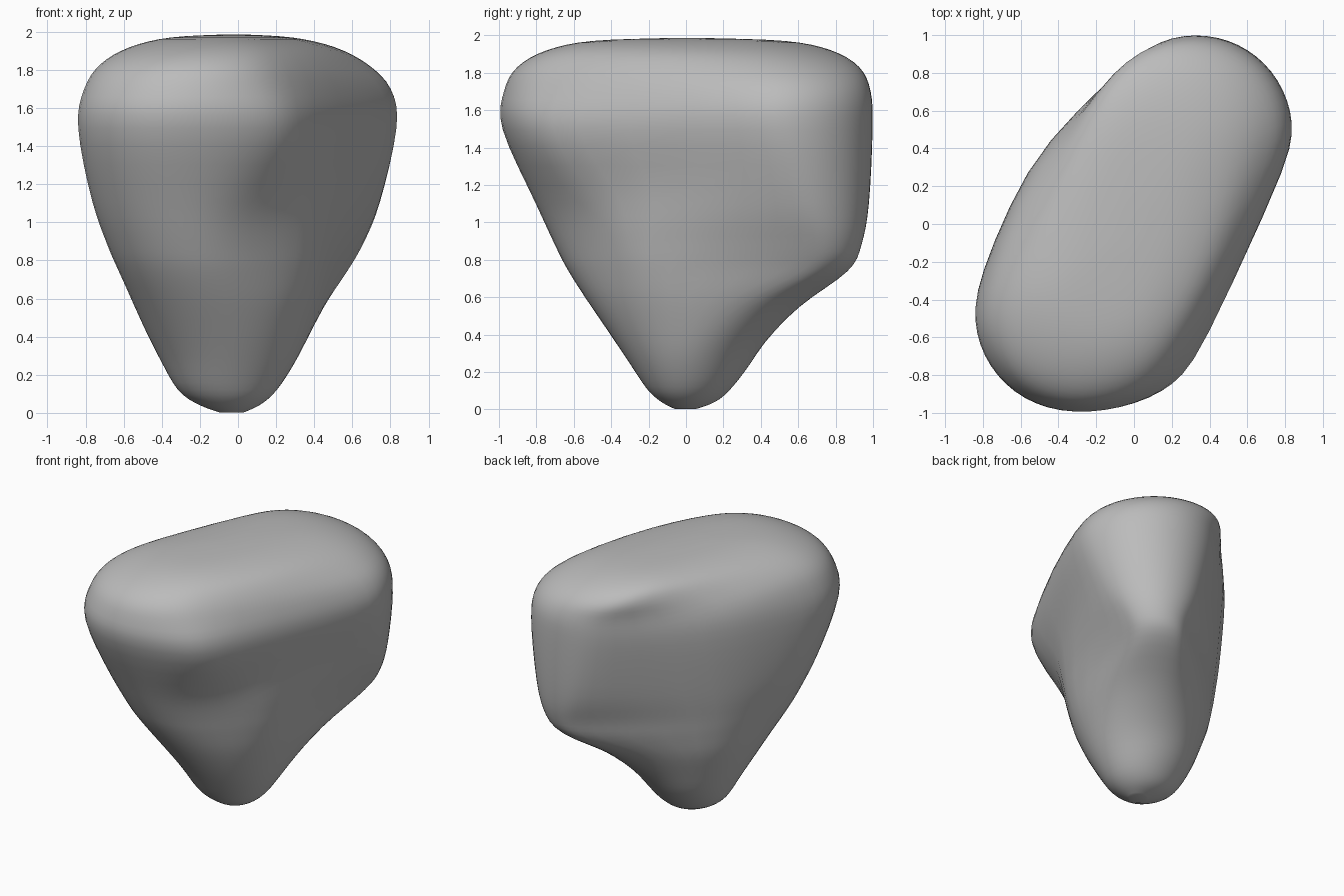
import bpy
import bmesh
import math
from mathutils import Vector

if "Cube" in bpy.data.objects:
    bpy.data.objects.remove(bpy.data.objects["Cube"], do_unlink=True)

SIDES = 56      # points around each cross-section
STEPS = 4       # rings between two measured levels
SHARPNESS = 18  # how tightly a section wraps its circles
ACROSS = Vector((-0.825, 0.565))  # thickness direction of the slab

# Levels: height, x range, y range, front and back end radius, two half thicknesses
LEVELS = [
    (0.00, -.10, .01, -.06, .05, .05, .05, .06, .05),
    (0.04, -.22, .13, -.14, .13, .15, .13, .19, .12),
    (0.12, -.34, .22, -.22, .24, .23, .23, .29, .21),
    (0.30, -.44, .33, -.35, .39, .35, .31, .42, .33),
    (0.55, -.56, .46, -.53, .62, .42, .30, .53, .43),
    (0.74, -.65, .58, -.65, .87, .45, .23, .57, .48),
    (0.88, -.71, .66, -.72, .94, .47, .26, .59, .51),
    (1.10, -.78, .75, -.82, .98, .50, .38, .62, .55),
    (1.50, -.85, .84, -1.0, 1.0, .55, .51, .65, .59),
    (1.70, -.82, .81, -.99, .99, .54, .51, .63, .60),
    (1.83, -.74, .69, -.92, .93, .50, .48, .56, .55),
    (1.92, -.59, .52, -.76, .78, .41, .40, .45, .45),
    (1.97, -.38, .30, -.52, .54, .25, .24, .27, .27),
    (1.985, -.10, .05, -.12, .14, .05, .05, .06, .06),
]


def blend(a, b, c, d, t):
    """Smooth curve through b and c."""
    return 0.5 * (2 * b + (c - a) * t + (2 * a - 5 * b + 4 * c - d) * t * t
                  + (3 * b - a - 3 * c + d) * t ** 3)


def refined(levels):
    last = len(levels) - 1
    for i in range(last):
        four = [levels[min(max(i + k, 0), last)] for k in (-1, 0, 1, 2)]
        for s in range(STEPS):
            yield [blend(*column, s / STEPS) for column in zip(*four)]
    yield list(levels[last])


def section(z, x0, x1, y0, y1, front, back, left, right):
    """Rounded outline wrapped around both ends, the middle and the front bulge."""
    front_end = Vector((x0 + front, y0 + front))
    bulge = math.exp(-((z - 1.45) / 0.45) ** 2) * front
    circles = [
        (front_end, front),
        (Vector((x1 - back, y1 - back)), back),
        (ACROSS * (left - right) / 2, (left + right) / 2),
        (front_end + Vector((0.42, 0)) * bulge, front * 0.91),
    ]
    for i in range(SIDES):
        angle = math.tau * i / SIDES
        n = Vector((math.cos(angle), math.sin(angle)))
        reach = [c.dot(n) + r for c, r in circles]
        weights = [math.exp(SHARPNESS * (h - max(reach))) for h in reach]
        p = sum((w * (c + r * n) for w, (c, r) in zip(weights, circles)), Vector((0, 0)))
        p /= sum(weights)
        yield p.x, p.y, z


# Boulder body: stacked sections joined into a closed skin
bm = bmesh.new()
rings = [[bm.verts.new(p) for p in section(*row)] for row in refined(LEVELS)]
for low, high in zip(rings, rings[1:]):
    for i in range(SIDES):
        j = (i + 1) % SIDES
        bm.faces.new((low[i], low[j], high[j], high[i]))
bm.faces.new(rings[0][::-1])
bm.faces.new(rings[-1])
mesh = bpy.data.meshes.new("boulder")
bm.to_mesh(mesh)
bm.free()
boulder = bpy.data.objects.new("boulder", mesh)
bpy.context.collection.objects.link(boulder)

# Soften the seams between sections
soften = boulder.modifiers.new("soften", 'SMOOTH')
soften.factor = 0.5
soften.iterations = 4
for face in mesh.polygons:
    face.use_smooth = True

# Plain stone colour
stone = bpy.data.materials.new("grey stone")
stone.use_nodes = True
colour = (0.5, 0.5, 0.5, 1)
stone.diffuse_color = colour
stone.node_tree.nodes["Principled BSDF"].inputs["Base Color"].default_value = colour
mesh.materials.append(stone)
